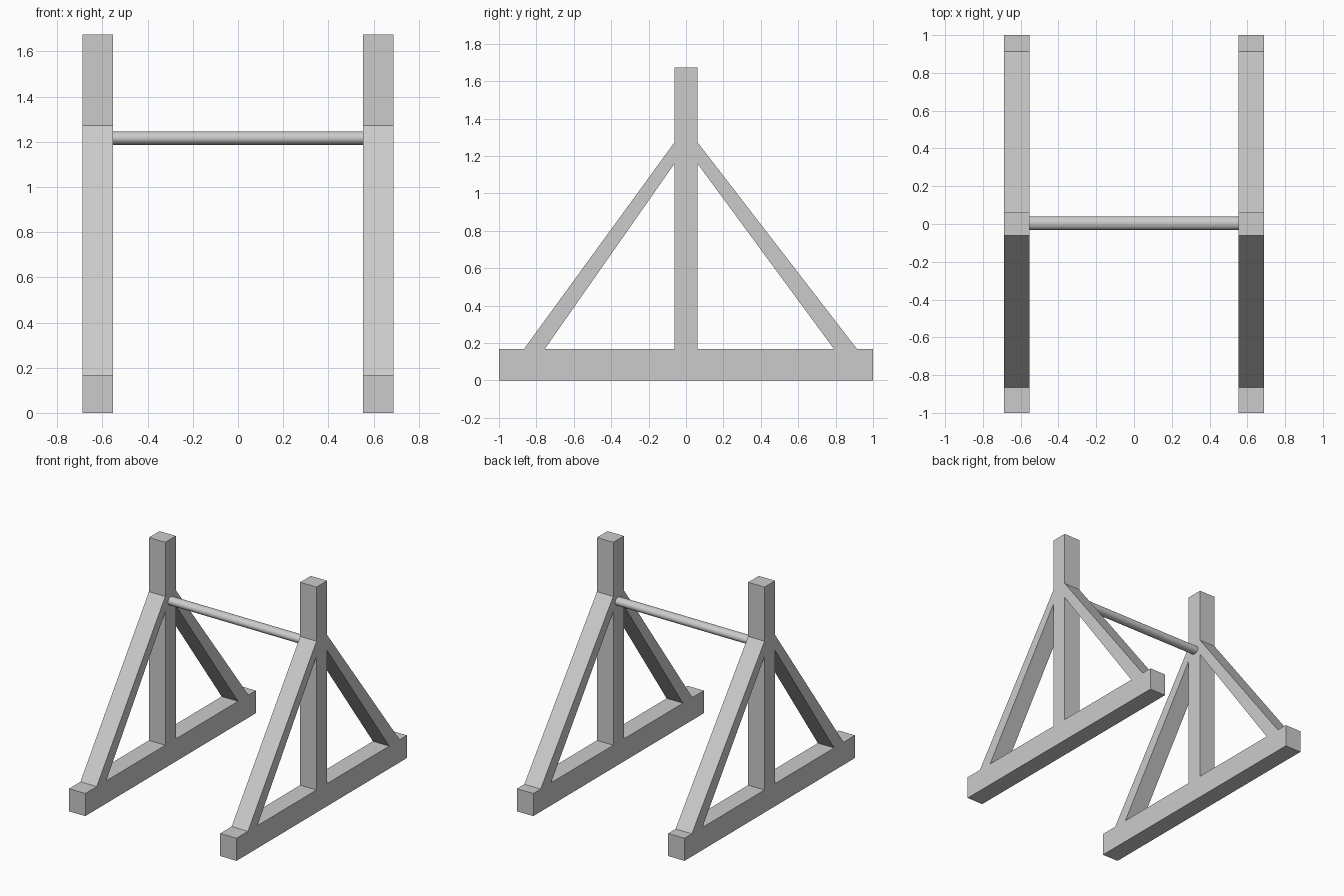
import bpy, bmesh
from math import pi

if "Cube" in bpy.data.objects:
    bpy.data.objects.remove(bpy.data.objects["Cube"])

X_IN, X_OUT = 0.554, 0.688      # inner and outer faces of each side frame
BASE_TOP, POST_TOP, POST_HALF = 0.168, 1.674, 0.062


def prism(name, profile, x0, x1):
    """Extrude a closed (y, z) profile from x0 to x1."""
    bm = bmesh.new()
    face = bm.faces.new([bm.verts.new((x0, y, z)) for y, z in profile])
    ext = bmesh.ops.extrude_face_region(bm, geom=[face])
    verts = [v for v in ext["geom"] if isinstance(v, bmesh.types.BMVert)]
    bmesh.ops.translate(bm, verts=verts, vec=(x1 - x0, 0, 0))
    bmesh.ops.recalc_face_normals(bm, faces=bm.faces)
    mesh = bpy.data.meshes.new(name)
    bm.to_mesh(mesh)
    bm.free()
    obj = bpy.data.objects.new(name, mesh)
    bpy.context.collection.objects.link(obj)
    return obj


def rect(y0, y1, z0, z1):
    return [(y0, z0), (y1, z0), (y1, z1), (y0, z1)]


# Side frame profiles: the front and back braces differ slightly in spread
parts = {
    "base_beam": rect(-1, 1, 0, BASE_TOP),
    "upright_post": rect(-POST_HALF, POST_HALF, BASE_TOP, POST_TOP),
    "front_brace": [(-0.866, BASE_TOP), (-0.755, BASE_TOP),
                    (-POST_HALF, 1.158), (-POST_HALF, 1.272)],
    "back_brace": [(0.914, BASE_TOP), (0.791, BASE_TOP),
                   (POST_HALF, 1.158), (POST_HALF, 1.272)],
}
for side, sign in (("left", -1), ("right", 1)):
    for part, profile in parts.items():
        prism(f"{side}_{part}", profile, sign * X_IN, sign * X_OUT)

# Crossbar, slightly oval, running between the posts
bpy.ops.mesh.primitive_cylinder_add(vertices=32, radius=1, depth=2 * X_IN,
                                    location=(0, 0.004, 1.216),
                                    rotation=(0, pi / 2, 0))
bar = bpy.context.object
bar.name = "crossbar"
bar.scale = (0.030, 0.0355, 1)
bpy.ops.object.transform_apply(location=False, rotation=True, scale=True)
bpy.ops.object.shade_smooth_by_angle()
